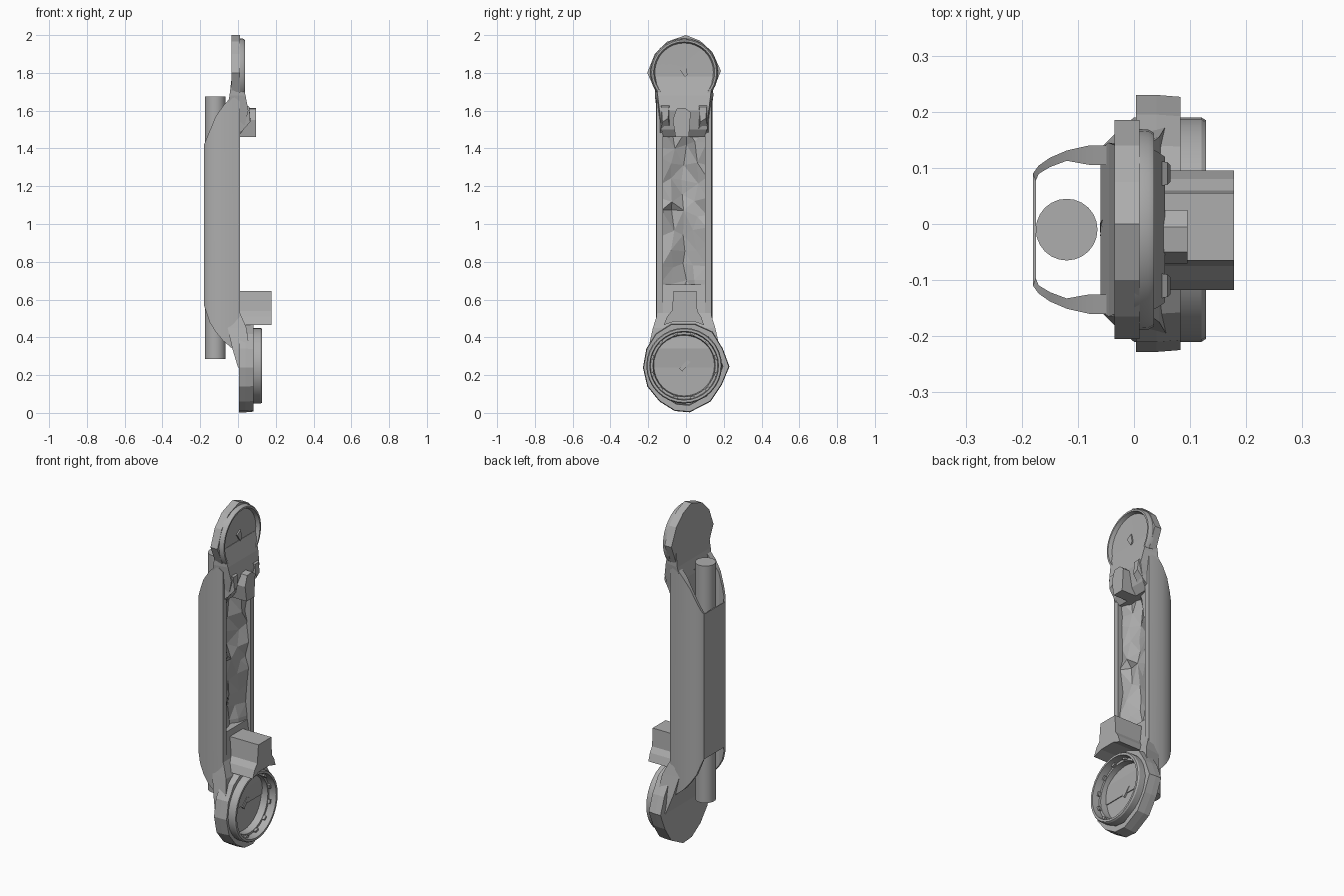
import bpy, bmesh, math, random
from mathutils import Vector

random.seed(4)
cube = bpy.data.objects.get("Cube")
if cube:
    bpy.data.objects.remove(cube)

metal = bpy.data.materials.new("grey metal")
metal.use_nodes = True
GREY = (0.42, 0.42, 0.42, 1)
metal.diffuse_color = GREY
metal.node_tree.nodes["Principled BSDF"].inputs["Base Color"].default_value = GREY
MID = -0.01  # centre line in y


def finish(name, bm, smooth=None):
    bmesh.ops.recalc_face_normals(bm, faces=bm.faces)
    mesh = bpy.data.meshes.new(name)
    bm.to_mesh(mesh)
    bm.free()
    mesh.materials.append(metal)
    obj = bpy.data.objects.new(name, mesh)
    bpy.context.collection.objects.link(obj)
    if smooth:
        bpy.ops.object.select_all(action="DESELECT")
        obj.select_set(True)
        bpy.context.view_layer.objects.active = obj
        bpy.ops.object.shade_smooth_by_angle(angle=math.radians(smooth))
    return obj


def loft(name, rings, smooth=None):
    """Skin a row of equal rings and close both ends."""
    bm = bmesh.new()
    rows = [[bm.verts.new(p) for p in ring] for ring in rings]
    n = len(rows[0])
    for a, b in zip(rows, rows[1:]):
        for i in range(n):
            j = (i + 1) % n
            bm.faces.new((a[i], a[j], b[j], b[i]))
    bm.faces.new(rows[0])
    bm.faces.new(rows[-1])
    return finish(name, bm, smooth)


def turned(name, profile, cy, cz, sides=32, smooth=30, jitter=0):
    """Turn an (x, radius) profile about a line along x."""
    wob = [1 + random.uniform(-jitter, jitter) for _ in range(sides)]
    return loft(name, [[(x, cy + r * wob[i] * math.cos(math.tau * i / sides),
                         cz + r * wob[i] * math.sin(math.tau * i / sides))
                        for i in range(sides)] for x, r in profile], smooth)


def prism(name, outline, x0, x1):
    """Extrude a (y, z) outline along x."""
    return loft(name, [[(x, y, z) for y, z in outline] for x in (x0, x1)])


def column(name, levels):
    """Loft bevelled box sections (z, x_back, x_front, half_back, half_front)."""
    return loft(name, [[(xb, MID - hb, z), (xf, MID - hf, z),
                        (xf, MID + hf, z), (xb, MID + hb, z)]
                       for z, xb, xf, hb, hf in levels])


def lerp(table, x):
    for (x0, y0), (x1, y1) in zip(table, table[1:]):
        if x <= x1:
            return y0 + (y1 - y0) * (x - x0) / (x1 - x0)
    return table[-1][1]


# Outer shell: a U section whose ends are cut on a slant
half = [(0.01, 0.145), (-0.03, 0.15), (-0.08, 0.15), (-0.12, 0.141),
        (-0.15, 0.128), (-0.17, 0.114), (-0.18, 0.1)]
section = [(x, -y) for x, y in half] + half[::-1]
top_cut = [(-0.18, 1.42), (-0.11, 1.59), (-0.03, 1.68), (0.02, 1.64)]
low_cut = [(-0.18, 0.57), (-0.15, 0.48), (-0.1, 0.4), (-0.03, 0.34), (0.02, 0.4)]
rings = []
for x, y in section:
    ix, iy = max(x, -0.175), y * (0.77 if x > -0.1 else 0.87)
    zt, zb = lerp(top_cut, x), lerp(low_cut, x)
    rings.append([(x, MID + y, zb), (x, MID + y, zt),
                  (ix, MID + iy, zt), (ix, MID + iy, zb)])
loft("outer_shell", rings, 25)

# Rod running behind the channel floor
loft("rod", [[(-0.12 + 0.055 * math.cos(math.tau * i / 24),
               MID + 0.055 * math.sin(math.tau * i / 24), z) for i in range(24)]
             for z in (0.285, 1.675)], 30)

# Crumpled channel floor
bm = bmesh.new()
rows, cols = 13, 5
grid = []
for r in range(rows):
    line = []
    for c in range(cols):
        t = c / (cols - 1) * 2 - 1
        edge = abs(t) == 1
        x = -0.05 + 0.03 * abs(t) + random.uniform(-0.012, 0.022)
        y = MID + 0.12 * t + (0 if edge else random.uniform(-0.015, 0.015))
        z = 0.5 + 1.1 * r / (rows - 1) + random.uniform(-0.025, 0.025)
        line.append(bm.verts.new((x, y, z)))
    grid.append(line)
for r in range(rows - 1):
    for c in range(cols - 1):
        bm.faces.new((grid[r][c], grid[r][c + 1], grid[r + 1][c + 1], grid[r + 1][c]))
bmesh.ops.triangulate(bm, faces=bm.faces)
finish("channel_floor", bm)

# Upper neck and clip
column("upper_neck", [(1.46, -0.06, 0.0, 0.11, 0.11), (1.5, -0.06, 0.03, 0.13, 0.12),
                      (1.6, -0.06, 0.055, 0.145, 0.13), (1.68, -0.045, 0.04, 0.155, 0.14),
                      (1.78, -0.033, 0.015, 0.15, 0.15)])
prism("upper_clip", [(-0.055, 1.46), (0.015, 1.46), (0.025, 1.59), (-0.005, 1.615),
                     (-0.05, 1.61), (-0.07, 1.55)], 0.0, 0.095)
for side in (-1, 1):
    y = MID + side * 0.1
    loft("upper_gusset", [[(0.0, y - 0.03, 1.47), (0.0, y + 0.03, 1.47),
                           (0.0, y + 0.03, 1.66), (0.0, y - 0.03, 1.66)],
                          [(0.065, y - 0.015, 1.54), (0.065, y + 0.015, 1.56),
                           (0.06, y + 0.02, 1.62), (0.06, y - 0.02, 1.62)]])

# Upper head: faceted plate with a raised rim and a sunken dial
head = [(-0.205, 1.8), (-0.16, 1.7), (-0.08, 1.64), (0.06, 1.64), (0.14, 1.7),
        (0.185, 1.81), (0.14, 1.91), (0.075, 1.97), (0, 2.0), (-0.1, 1.965), (-0.165, 1.9)]
prism("head_plate", head, -0.035, 0.01)
turned("head_rim", [(0.0, 0.18), (0.026, 0.178), (0.036, 0.172), (0.036, 0.162),
                    (0.014, 0.155), (0.012, 0.02)], -0.01, 1.803)
prism("head_pointer", [(-0.035, 1.82), (-0.005, 1.775), (0.008, 1.79), (-0.002, 1.84)],
      0.01, 0.02)

# Lower neck and stepped bracket
column("lower_neck", [(0.24, 0.0, 0.05, 0.2, 0.2), (0.34, -0.03, 0.06, 0.175, 0.19),
                      (0.45, -0.055, 0.045, 0.15, 0.165), (0.53, -0.06, 0.01, 0.14, 0.14),
                      (0.68, -0.06, -0.012, 0.115, 0.115)])
prism("bracket", [(-0.118, 0.465), (-0.1, 0.51), (-0.075, 0.54), (-0.065, 0.645),
                  (0.055, 0.645), (0.06, 0.54), (0.08, 0.51), (0.095, 0.465),
                  (0.04, 0.485), (-0.06, 0.485)], -0.03, 0.178)

# Lower head: faceted body, round ring and stepped recess
body = [(-0.228, 0.24), (-0.205, 0.14), (-0.14, 0.06), (-0.06, 0.01), (0.02, 0.003),
        (0.13, 0.06), (0.19, 0.15), (0.23, 0.245), (0.195, 0.34), (0.14, 0.43),
        (0.05, 0.47), (-0.08, 0.47), (-0.16, 0.42), (-0.21, 0.34)]
prism("lower_plate", body, 0.004, 0.04)
wall = [[(x, y * k, 0.25 + (z - 0.25) * k) for y, z in body]
        for x, k in ((0.04, 1), (0.083, 0.985), (0.083, 0.85), (0.04, 0.83))]
loft("lower_body", wall + wall[:1])
turned("lower_ring", [(0.04, 0.2), (0.12, 0.2), (0.128, 0.195), (0.128, 0.182),
                      (0.085, 0.178), (0.085, 0.165), (0.045, 0.16), (0.045, 0.02)],
       MID, 0.25)
# Small ribs round the recess step
for i in range(12):
    a = math.tau * (i + 0.5) / 12
    out, side = Vector((0, math.cos(a), math.sin(a))), Vector((0, -math.sin(a), math.cos(a)))
    centre = Vector((0, MID, 0.25))
    loft("ring_rib", [[centre + out * r + side * s + Vector((x, 0, 0))
                       for r, s in ((0.168, -0.012), (0.182, -0.012), (0.182, 0.012), (0.168, 0.012))]
                      for x in (0.08, 0.1)])
prism("lower_pointer", [(-0.035, 0.235), (-0.02, 0.22), (0.025, 0.27), (0.005, 0.28)],
      0.042, 0.055)
